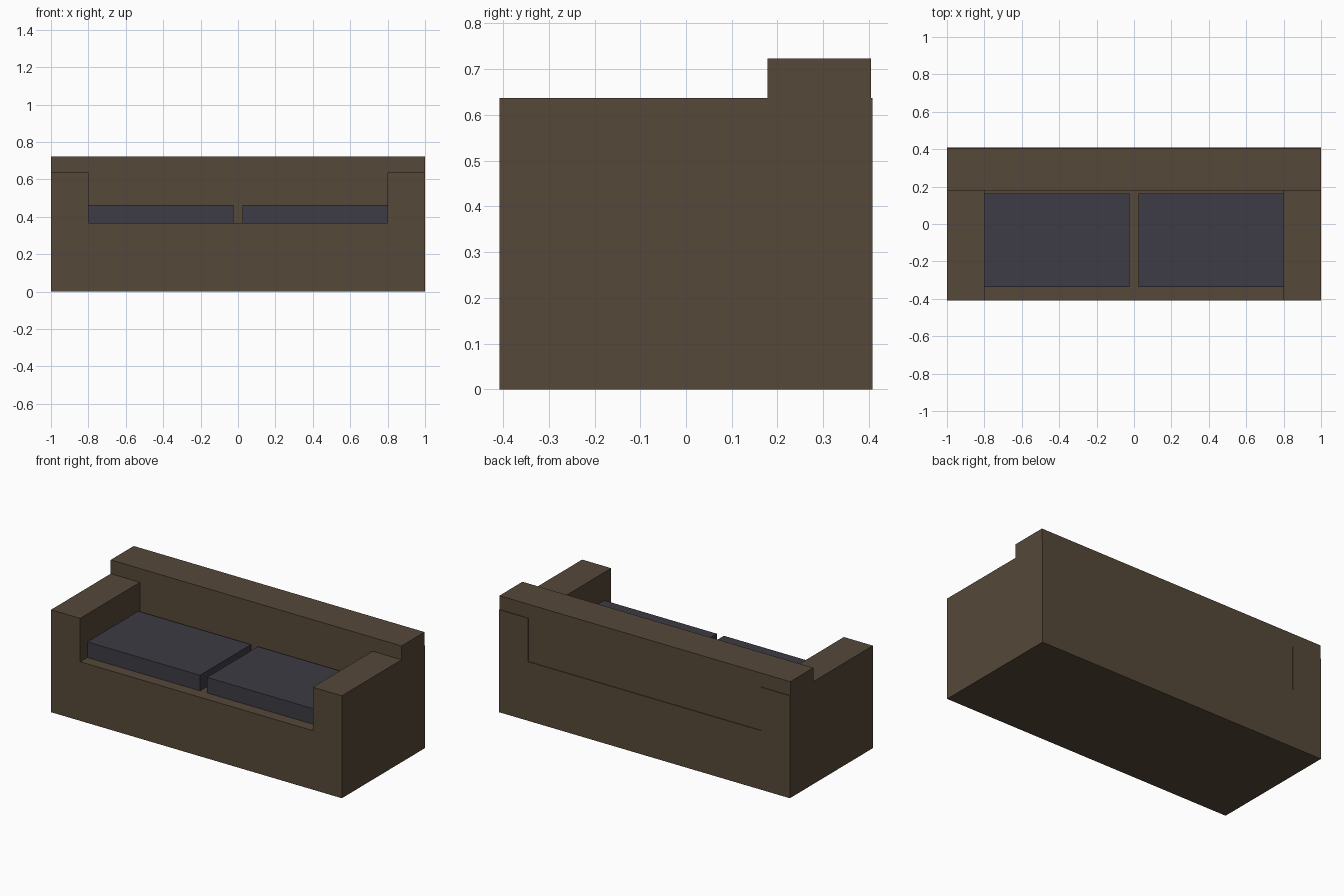
import bpy
import bmesh

if "Cube" in bpy.data.objects:
    bpy.data.objects.remove(bpy.data.objects["Cube"])


def material(name, color):
    mat = bpy.data.materials.new(name)
    mat.diffuse_color = (*color, 1)
    mat.use_nodes = True
    mat.node_tree.nodes["Principled BSDF"].inputs["Base Color"].default_value = mat.diffuse_color
    return mat


def extrude_profile(name, profile, y0, y1, mat):
    """Extrude an (x, z) outline from y0 to y1 as a closed solid."""
    bm = bmesh.new()
    face = bm.faces.new([bm.verts.new((x, y0, z)) for x, z in profile])
    side = bmesh.ops.extrude_face_region(bm, geom=[face])["geom"]
    verts = [g for g in side if isinstance(g, bmesh.types.BMVert)]
    bmesh.ops.translate(bm, verts=verts, vec=(0, y1 - y0, 0))
    bmesh.ops.recalc_face_normals(bm, faces=bm.faces[:])
    mesh = bpy.data.meshes.new(name)
    bm.to_mesh(mesh)
    bm.free()
    mesh.materials.append(mat)
    obj = bpy.data.objects.new(name, mesh)
    bpy.context.collection.objects.link(obj)
    return obj


def box(name, x0, x1, y0, y1, z0, z1, mat):
    return extrude_profile(name, [(x0, z0), (x1, z0), (x1, z1), (x0, z1)], y0, y1, mat)


brown = material("brown_fabric", (0.093, 0.065, 0.041))
grey = material("dark_cushion_fabric", (0.048, 0.044, 0.058))

DEPTH, SEAT_Z, ARM_Z, ARM_X = 0.408, 0.367, 0.637, 0.8

# Base and both arms as one U-shaped solid
half = [(1, 0), (1, ARM_Z), (ARM_X, ARM_Z), (ARM_X, SEAT_Z)]
outline = half + [(-x, z) for x, z in reversed(half)]
extrude_profile("base_with_arms", outline, -DEPTH, DEPTH, brown)

# Backrest, set in a hair from the rear; kept just inside the sides below the arms
back = [(0.999, SEAT_Z - 0.02), (0.999, ARM_Z), (1, ARM_Z), (1, 0.723)]
extrude_profile("backrest", back + [(-x, z) for x, z in reversed(back)],
                0.178, 0.404, brown)

# Two seat cushions
for side, x0, x1 in (("left", -0.799, -0.024), ("right", 0.024, 0.799)):
    box(f"{side}_seat_cushion", x0, x1, -0.338, 0.162, SEAT_Z, 0.464, grey)
